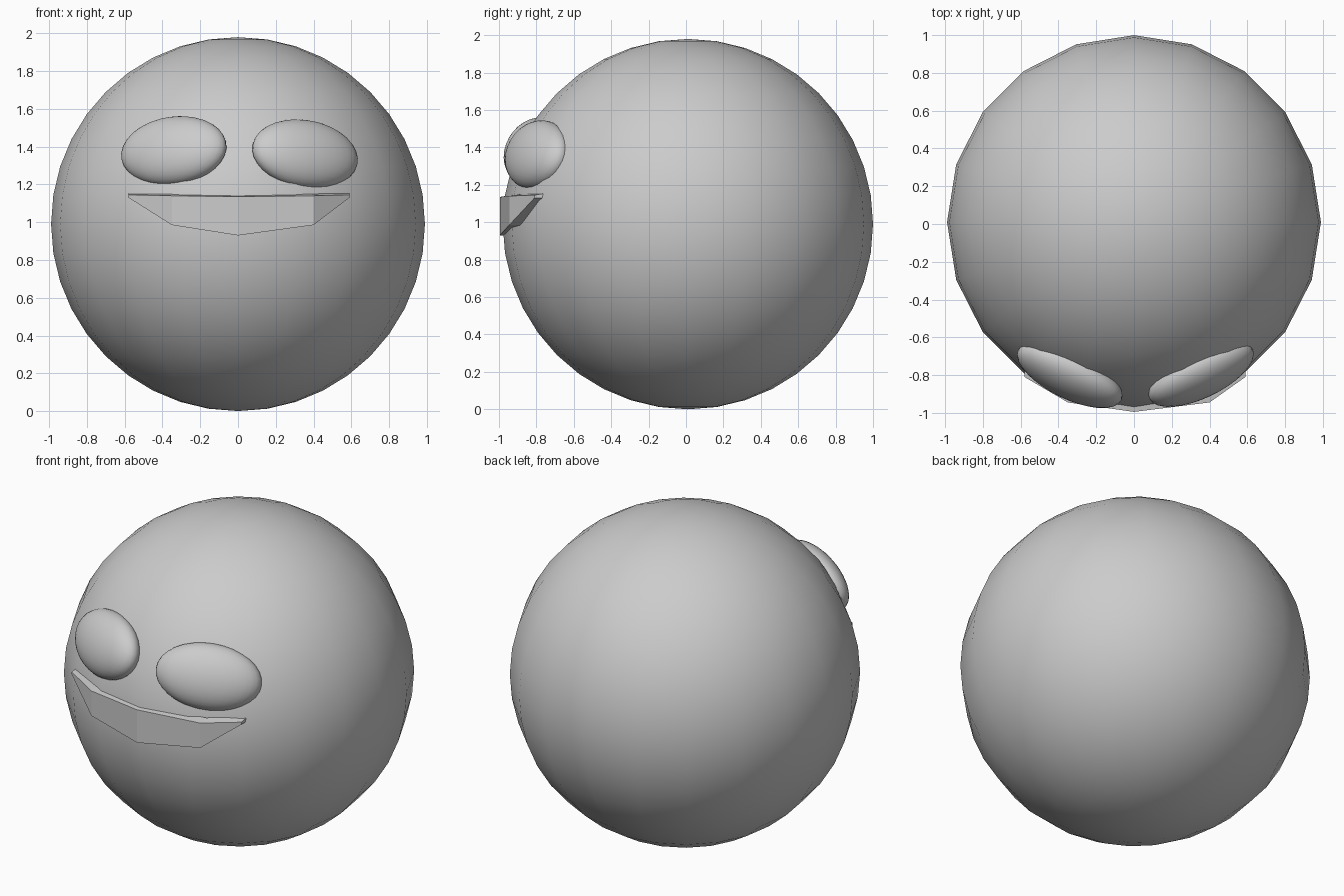
import bpy, bmesh
from math import radians
from mathutils import Matrix, Vector

if "Cube" in bpy.data.objects:
    bpy.data.objects.remove(bpy.data.objects["Cube"])

R = 0.99


def ball(name, segs, rings, matrix):
    bm = bmesh.new()
    bmesh.ops.create_uvsphere(bm, u_segments=segs, v_segments=rings, radius=1, matrix=matrix)
    for f in bm.faces:
        f.smooth = True
    me = bpy.data.meshes.new(name)
    bm.to_mesh(me)
    bm.free()
    ob = bpy.data.objects.new(name, me)
    bpy.context.collection.objects.link(ob)


# Head
ball("head", 20, 20, Matrix.Translation((0, 0.01, R)) @ Matrix.Diagonal((R, R, R, 1)))


# Eyes: flattened ovals lying along the head surface
def eye(name, centre, yaw, roll):
    m = (Matrix.Translation(centre)
         @ Matrix.Rotation(radians(yaw), 4, 'Z')
         @ Matrix.Rotation(radians(-20), 4, 'X')
         @ Matrix.Rotation(radians(roll), 4, 'Y')
         @ Matrix.Diagonal((0.305, 0.115, 0.19, 1)))
    ball(name, 32, 16, m)


eye("left_eye", (-0.34, -0.80, 1.378), -27, -4)
eye("right_eye", (0.355, -0.795, 1.36), 27, 6)

# Mouth: faceted band wrapped around the front, as x, y, top z, bottom z
cols = [(-0.58, -0.81, 1.145, 1.13), (-0.35, -0.945, 1.14, 0.985),
        (0, -0.995, 1.135, 0.93), (0.40, -0.945, 1.14, 0.985),
        (0.59, -0.81, 1.145, 1.13)]
bm = bmesh.new()
rows = []
for x, y, top, bot in cols:
    inner = Vector((x, y + 0.06, 0))
    rows.append([bm.verts.new(p) for p in (
        (x, y, top), (x, y, bot),
        (inner.x, inner.y, bot), (inner.x, inner.y, top + 0.01))])
for a, b in zip(rows, rows[1:]):
    for i in range(4):
        j = (i + 1) % 4
        bm.faces.new((a[i], a[j], b[j], b[i]))
bm.faces.new(rows[0][::-1])
bm.faces.new(rows[-1])
bmesh.ops.recalc_face_normals(bm, faces=bm.faces)
me = bpy.data.meshes.new("mouth")
bm.to_mesh(me)
bm.free()
bpy.context.collection.objects.link(bpy.data.objects.new("mouth", me))
